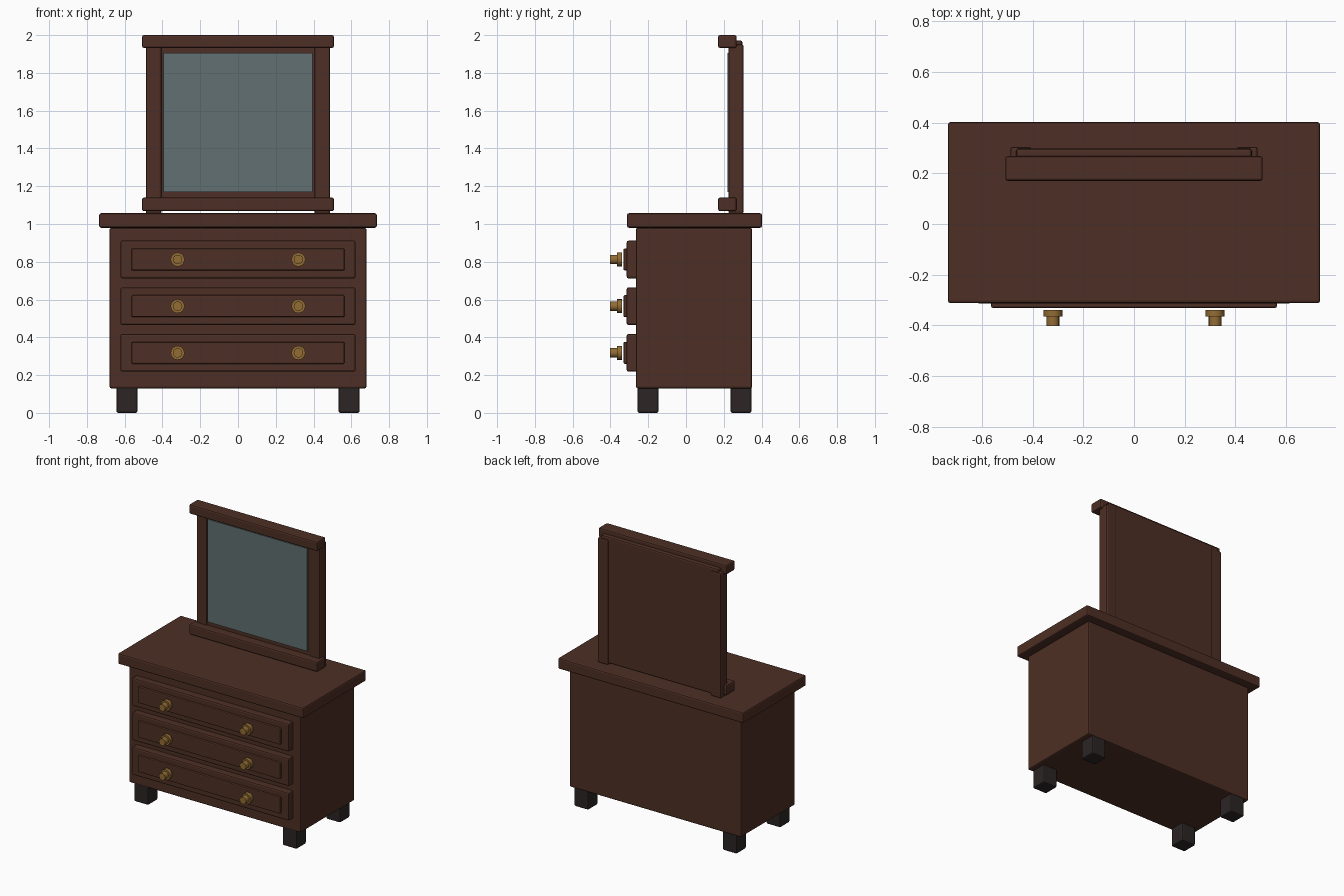
import bpy
import math

cube = bpy.data.objects.get("Cube")
if cube:
    bpy.data.objects.remove(cube, do_unlink=True)


def make_material(name, r, g, b):
    mat = bpy.data.materials.new(name)
    mat.use_nodes = True
    color = (r, g, b, 1)
    mat.diffuse_color = color
    bsdf = next(n for n in mat.node_tree.nodes if n.type == 'BSDF_PRINCIPLED')
    bsdf.inputs["Base Color"].default_value = color
    bsdf.inputs["Roughness"].default_value = 0.6
    return mat


wood = make_material("brown_wood", 0.075, 0.028, 0.018)
dark = make_material("dark_foot_wood", 0.025, 0.018, 0.018)
brass = make_material("brass", 0.29, 0.15, 0.035)
glass = make_material("mirror_glass", 0.12, 0.16, 0.165)


def box(name, x, y, z, mat, bevel=0.01):
    """Bevelled box spanning the (low, high) ranges x, y, z."""
    bpy.ops.mesh.primitive_cube_add(size=1)
    ob = bpy.context.object
    ob.name = name
    spans = (x, y, z)
    for v in ob.data.vertices:
        v.co = [lo + (c + 0.5) * (hi - lo) for c, (lo, hi) in zip(v.co, spans)]
    ob.data.materials.append(mat)
    if bevel:
        mod = ob.modifiers.new("Bevel", 'BEVEL')
        mod.width = bevel
        mod.segments = 2
    return ob


def side_range(side, inner, outer):
    return tuple(sorted((side * inner, side * outer)))


def disc(name, x, z, radius, front, back):
    """Brass cylinder lying along y."""
    bpy.ops.mesh.primitive_cylinder_add(
        vertices=16, radius=radius, depth=back - front,
        location=(x, (front + back) / 2, z), rotation=(math.pi / 2, 0, 0))
    ob = bpy.context.object
    ob.name = name
    ob.data.materials.append(brass)
    bpy.ops.object.shade_smooth_by_angle(angle=math.radians(30))


# Cabinet
box("cabinet_body", (-0.68, 0.68), (-0.265, 0.35), (0.13, 0.98), wood)
box("cabinet_top", (-0.735, 0.735), (-0.312, 0.402), (0.98, 1.057), wood)

# Feet
for side, label in ((1, "left"), (-1, "right")):
    for depth, y in (("front", (-0.257, -0.146)), ("back", (0.236, 0.347))):
        box(f"{depth}_{label}_foot", side_range(side, 0.532, 0.644), y,
            (0, 0.14), dark)

# Drawers with raised panels and knobs
for i in range(3):
    z = 0.318 + i * 0.247
    box(f"drawer_{i + 1}", (-0.622, 0.622), (-0.314, -0.25),
        (z - 0.1, z + 0.1), wood)
    box(f"drawer_panel_{i + 1}", (-0.564, 0.564), (-0.331, -0.3),
        (z - 0.058, z + 0.058), wood, 0.007)
    for side, label in ((1, "left"), (-1, "right")):
        disc(f"{label}_knob_base_{i + 1}", side * 0.32, z, 0.037, -0.365, -0.339)
        disc(f"{label}_knob_grip_{i + 1}", side * 0.32, z, 0.025, -0.403, -0.36)

# Mirror stand
for side, label in ((1, "left"), (-1, "right")):
    box(f"{label}_mirror_post", side_range(side, 0.405, 0.488),
        (0.225, 0.305), (1.055, 1.95), wood)
box("mirror_back", (-0.435, 0.435), (0.232, 0.298), (1.07, 1.945), wood, 0.006)
box("mirror_back_strip", (-0.465, 0.465), (0.25, 0.298), (1.925, 1.972), wood)
box("mirror_top_rail", (-0.508, 0.508), (0.17, 0.268), (1.932, 2.0), wood)
box("mirror_bottom_rail", (-0.508, 0.508), (0.17, 0.268), (1.068, 1.14), wood)
box("mirror_glass", (-0.394, 0.394), (0.219, 0.24), (1.17, 1.905), glass, 0)
